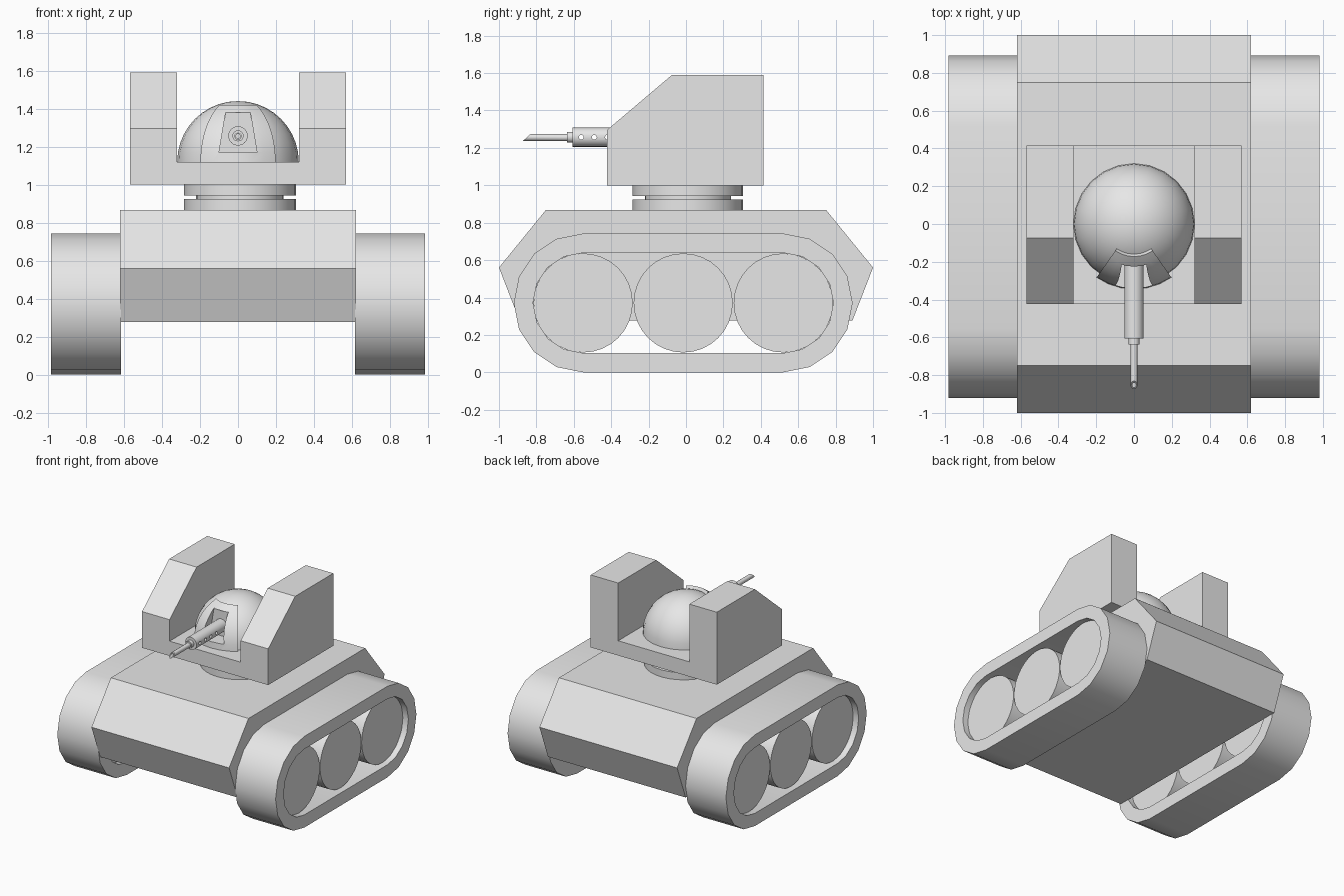
import bpy, bmesh, math
from mathutils import Matrix, Vector

if "Cube" in bpy.data.objects:
    bpy.data.objects.remove(bpy.data.objects["Cube"])

grey = bpy.data.materials.new("plain_grey")
grey.use_nodes = True
grey.diffuse_color = (0.8, 0.8, 0.8, 1)
grey.node_tree.nodes["Principled BSDF"].inputs["Base Color"].default_value = (0.8, 0.8, 0.8, 1)


def finish(name, bm, smooth=None):
    bmesh.ops.recalc_face_normals(bm, faces=bm.faces)
    mesh = bpy.data.meshes.new(name)
    bm.to_mesh(mesh)
    bm.free()
    mesh.materials.append(grey)
    obj = bpy.data.objects.new(name, mesh)
    bpy.context.collection.objects.link(obj)
    if smooth:
        shade(obj, smooth)
    return obj


def shade(obj, angle):
    bpy.ops.object.select_all(action='DESELECT')
    obj.select_set(True)
    bpy.context.view_layer.objects.active = obj
    bpy.ops.object.shade_smooth_by_angle(angle=math.radians(angle))


def extrude_x(name, outline, x0, x1, smooth=None):
    """Solid from a (y, z) outline swept from x0 to x1."""
    bm = bmesh.new()
    face = bm.faces.new([bm.verts.new((x0, y, z)) for y, z in outline])
    out = bmesh.ops.extrude_face_region(bm, geom=[face])
    moved = [g for g in out["geom"] if isinstance(g, bmesh.types.BMVert)]
    bmesh.ops.translate(bm, verts=moved, vec=(x1 - x0, 0, 0))
    return finish(name, bm, smooth)


def lathe(name, profile, centre, axis='Z', steps=32, smooth=35):
    """Revolve (radius, height) points; height runs along the axis."""
    bm = bmesh.new()
    verts = [bm.verts.new((r, 0, h)) for r, h in profile]
    edges = [bm.edges.new(pair) for pair in zip(verts, verts[1:])]
    bmesh.ops.spin(bm, geom=verts + edges, cent=(0, 0, 0), axis=(0, 0, 1),
                   angle=math.tau, steps=steps, use_duplicate=False)
    bmesh.ops.remove_doubles(bm, verts=bm.verts, dist=0.0005)
    turn = {'Z': Matrix(), 'Y': Matrix.Rotation(-math.pi / 2, 4, 'X'),
            'X': Matrix.Rotation(math.pi / 2, 4, 'Y')}[axis]
    bm.transform(Matrix.Translation(centre) @ turn)
    return finish(name, bm, smooth)


def cut(obj, cutter, angle):
    mod = obj.modifiers.new("cut", 'BOOLEAN')
    mod.operation = 'DIFFERENCE'
    mod.solver = 'EXACT'
    mod.object = cutter
    bpy.context.view_layer.update()
    graph = bpy.context.evaluated_depsgraph_get()
    mesh = bpy.data.meshes.new_from_object(obj.evaluated_get(graph))
    obj.modifiers.clear()
    obj.data = mesh
    shade(obj, angle)


def stadium(radius, steps):
    """Rounded track outline around the end wheels."""
    pts = []
    for y, start in ((wheel_y[2], -90), (wheel_y[0], 90)):
        for i in range(steps + 1):
            a = math.radians(start + 180 * i / steps)
            pts.append((y + radius * math.cos(a), axle_z + radius * math.sin(a)))
    return pts


# Hull
extrude_x("hull", [(-1, .56), (-.75, .867), (.75, .867), (1, .56), (.89, .277), (-.89, .277)],
          -.62, .62)

# Tracks and wheels
wheel_y = (-.55, -.015, .52)
axle_z = .371
for side, label in ((1, "left"), (-1, "right")):
    bm = bmesh.new()
    loops = []
    for x in (.617, .983):
        for pts in (stadium(.371, 8), stadium(.268, 8)):
            loops.append([bm.verts.new((side * x, y, z)) for y, z in pts])
    n = len(loops[0])
    for a, b in ((0, 1), (1, 3), (3, 2), (2, 0)):
        for i in range(n):
            j = (i + 1) % n
            bm.faces.new((loops[a][i], loops[a][j], loops[b][j], loops[b][i]))
    finish(label + "_track", bm, 35)
    for i, y in enumerate(wheel_y):
        lathe(f"{label}_wheel_{i + 1}", [(0, -.135), (.265, -.135), (.265, .135), (0, .135)],
              (side * .8, y, axle_z), 'X')

# Turret neck with groove
lathe("turret_neck", [(0, .86), (.295, .86), (.295, .925), (.23, .925), (.23, .943),
                      (.295, .943), (.295, 1.002), (0, 1.002)], (.01, .01, 0))

# Turret floor and side blocks
extrude_x("turret_floor", [(-.423, 1), (.415, 1), (.415, 1.12), (-.423, 1.12)], -.32, .32)
block = [(-.423, 1), (.415, 1), (.415, 1.59), (-.075, 1.59), (-.423, 1.295)]
for side, label in ((1, "left"), (-1, "right")):
    extrude_x(label + "_side_block", block, side * .32, side * .568)

# Dome
arc = [math.radians(a * 9) for a in range(11)]
dome = lathe("dome", [(0, 1.115)] + [(.32 * math.cos(a), 1.12 + .32 * math.sin(a)) for a in arc],
             (0, 0, 0), steps=24)

# Raised visor shell on the dome front
bm = bmesh.new()
cols, rows = 6, 7
shells = []
for radius in (.345, .3):
    grid = []
    for r in range(rows + 1):
        el = math.radians(60 * r / rows)
        ring = []
        for c in range(cols + 1):
            az = math.radians(-35 + 70 * c / cols)
            p = Vector((math.sin(az) * math.cos(el), -math.cos(az) * math.cos(el), math.sin(el)))
            ring.append(bm.verts.new(p * radius + Vector((0, 0, 1.12))))
        grid.append(ring)
    for r in range(rows):
        for c in range(cols):
            bm.faces.new((grid[r][c], grid[r][c + 1], grid[r + 1][c + 1], grid[r + 1][c]))
    shells.append(grid)


def rim(grid):
    return (grid[0][:-1] + [row[-1] for row in grid[:-1]]
            + grid[-1][:0:-1] + [row[0] for row in grid[:0:-1]])


outer, inner = rim(shells[0]), rim(shells[1])
for i in range(len(outer)):
    j = (i + 1) % len(outer)
    bm.faces.new((outer[i], outer[j], inner[j], inner[i]))
visor = finish("visor", bm)

# Tapered window cut through the visor into the dome
bm = bmesh.new()
face = bm.faces.new([bm.verts.new((x, -.5, z)) for x, z in
                     ((-.1, 1.17), (.1, 1.17), (.065, 1.38), (-.065, 1.38))])
out = bmesh.ops.extrude_face_region(bm, geom=[face])
bmesh.ops.translate(bm, verts=[g for g in out["geom"] if isinstance(g, bmesh.types.BMVert)],
                    vec=(0, .285, 0))
window = finish("window_cutter", bm)
cut(dome, window, 35)
cut(visor, window, 30)
bpy.data.objects.remove(window)

# Gun sleeve with vent holes
gun_z = 1.257
sleeve = lathe("gun_sleeve", [(0, -.607), (.051, -.607), (.051, -.2), (0, -.2)],
               (0, 0, gun_z), 'Y', 24)
for i in range(4):
    hole = lathe("hole_cutter", [(0, -.1), (.013, -.1), (.013, .1), (0, .1)],
                 (0, -.56 + .07 * i, gun_z), 'X', 12)
    cut(sleeve, hole, 35)
    bpy.data.objects.remove(hole)

# Gun collar and barrel with a slanted hollow tip
lathe("gun_collar", [(0, -.637), (.029, -.637), (.029, -.6), (0, -.6)], (0, 0, gun_z), 'Y', 20)
barrel = lathe("gun_barrel", [(0, -.6), (.019, -.6), (.019, -.85), (.012, -.85),
                              (.012, -.7), (0, -.7)], (0, 0, gun_z - .002), 'Y', 16)
for v in barrel.data.vertices:
    if v.co.y < -.8:
        v.co.y += (v.co.z - gun_z) * 1.1
